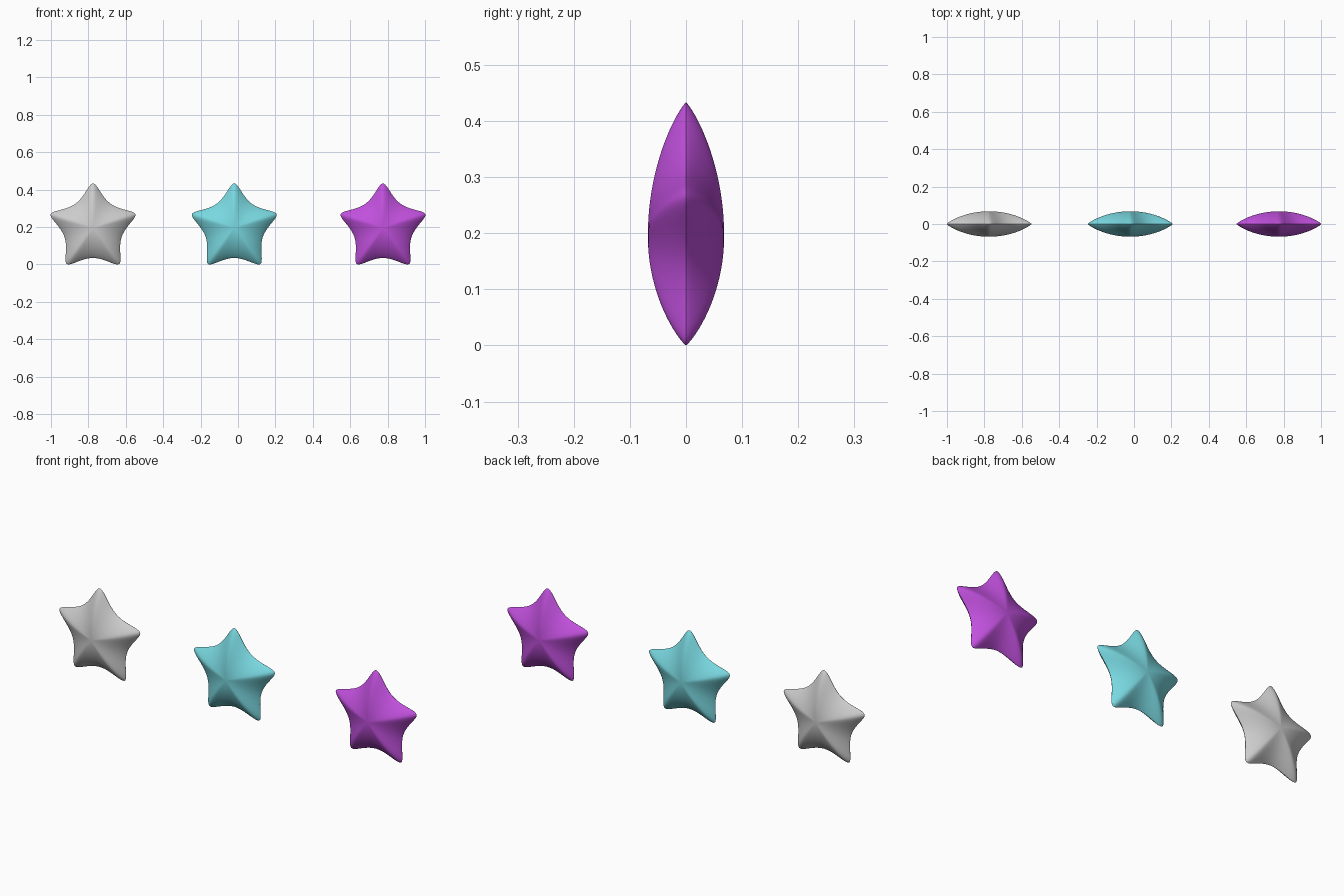
import bpy, bmesh
from math import sin, cos, pi

if "Cube" in bpy.data.objects:
    bpy.data.objects.remove(bpy.data.objects["Cube"])

TIP, VALLEY, DEPTH, CZ = 0.311, 0.1143, 0.068, 0.195
STEPS, RINGS = 12, 20


def star_outline():
    # pentagram control points rounded by a uniform cubic B-spline
    ctrl = []
    for i in range(10):
        r = VALLEY if i % 2 else TIP
        a = pi / 2 + i * pi / 5
        ctrl.append((r * cos(a), r * sin(a)))
    pts = []
    for i in range(10):
        p = [ctrl[(i + k) % 10] for k in (-1, 0, 1, 2)]
        for s in range(STEPS):
            t = s / STEPS
            w = ((1 - t) ** 3 / 6, (3 * t**3 - 6 * t**2 + 4) / 6,
                 (-3 * t**3 + 3 * t**2 + 3 * t + 1) / 6, t**3 / 6)
            pts.append(tuple(sum(w[k] * p[k][c] for k in range(4)) for c in (0, 1)))
    return pts


def puffy_star(name, x, colour=None):
    bm = bmesh.new()
    outline = star_outline()
    n = len(outline)
    rim = [bm.verts.new((px, 0, pz)) for px, pz in outline]
    # front and back cushions share the pinched rim
    for side in (-1, 1):
        prev = rim
        for k in range(1, RINGS):
            t = cos(k / RINGS * pi / 2)
            y = side * DEPTH * (1 - t * t) ** 0.85
            ring = [bm.verts.new((px * t, y, pz * t)) for px, pz in outline]
            for i in range(n):
                j = (i + 1) % n
                bm.faces.new((prev[i], prev[j], ring[j], ring[i]))
            prev = ring
        centre = bm.verts.new((0, side * DEPTH, 0))
        for i in range(n):
            bm.faces.new((prev[i], prev[(i + 1) % n], centre))
    bmesh.ops.recalc_face_normals(bm, faces=bm.faces)
    for f in bm.faces:
        f.smooth = True
    # crisp seam around the rim
    rim_set = set(rim)
    for e in bm.edges:
        if e.verts[0] in rim_set and e.verts[1] in rim_set:
            e.smooth = False
    mesh = bpy.data.meshes.new(name)
    bm.to_mesh(mesh)
    bm.free()
    obj = bpy.data.objects.new(name, mesh)
    obj.location = (x, 0, CZ)
    bpy.context.collection.objects.link(obj)
    if colour:
        mat = bpy.data.materials.new(name + "_colour")
        mat.diffuse_color = colour
        mat.use_nodes = True
        mat.node_tree.nodes["Principled BSDF"].inputs["Base Color"].default_value = mat.diffuse_color
        mesh.materials.append(mat)


# row of three stars
puffy_star("grey_star", -0.775)
puffy_star("teal_star", -0.02, (0.19, 0.68, 0.74, 1))
puffy_star("purple_star", 0.775, (0.53, 0.08, 0.72, 1))
